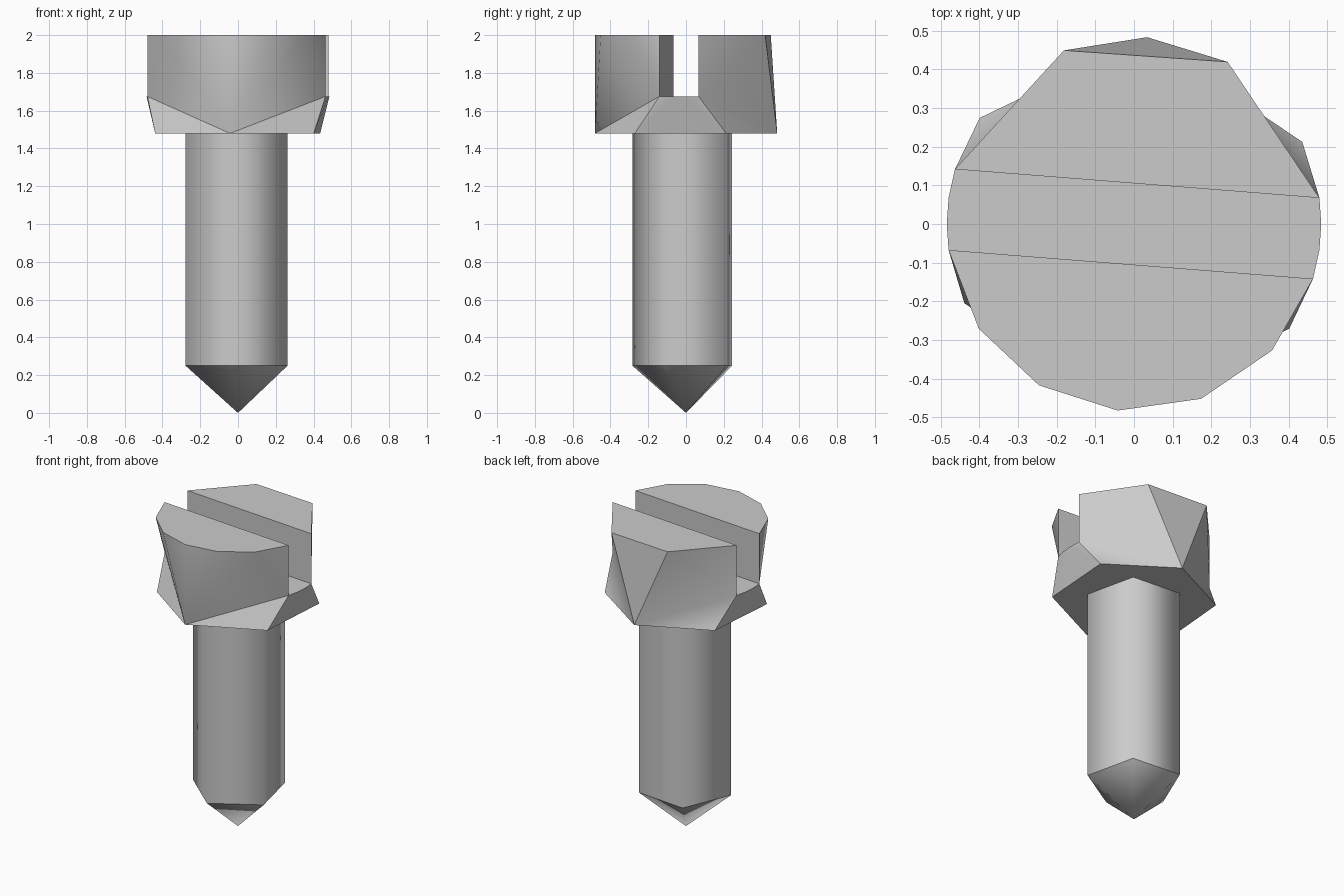
import bpy
from math import radians, cos, sin

if "Cube" in bpy.data.objects:
    bpy.data.objects.remove(bpy.data.objects["Cube"])

HEAD_R, SHAFT_R = 0.484, 0.285
Z_TIP, Z_HEAD, Z_SLOT, Z_TOP = 0.25, 1.48, 1.675, 2.0


def ring(r, z, degrees):
    return [(r * cos(radians(a)), r * sin(radians(a)), z) for a in degrees]


def make(name, verts, smooth_faces, flat_faces=()):
    mesh = bpy.data.meshes.new(name)
    mesh.from_pydata(verts, [], list(smooth_faces) + list(flat_faces))
    for i, poly in enumerate(mesh.polygons):
        poly.use_smooth = i < len(smooth_faces)
    mesh.update()
    obj = bpy.data.objects.new(name, mesh)
    bpy.context.collection.objects.link(obj)
    return obj


# Five-sided shaft
five = [49 + 72 * i for i in range(5)]
sides = [(i, (i + 1) % 5, (i + 1) % 5 + 5, i + 5) for i in range(5)]
make("shaft", ring(SHAFT_R, Z_TIP, five) + ring(SHAFT_R, Z_HEAD, five), sides)

# Pointed tip
make("tip", ring(SHAFT_R, Z_TIP, five) + [(0, 0, 0)],
     [((i + 1) % 5, i, 5) for i in range(5)])

# Slotted head: the rim steps down to the slot floor at each end
floor_right, floor_left = [343, 352, 360, 368], [163, 172, 180, 188]
back = [8, 60, 112, 163]
front = [188, 214, 239.5, 265, 291, 317.5, 343]
base = [26, 86, 145.5, 205, 265, 326]
rim = (ring(HEAD_R, Z_SLOT, floor_right) + ring(HEAD_R, Z_TOP, back)
       + ring(HEAD_R, Z_SLOT, floor_left) + ring(HEAD_R, Z_TOP, front))
n = len(rim)

# Upper corners beside the slot get their own triangle
corners = [4, 7, 12, 18]
skin = [(c - 1, (c + 1) % n, c) for c in corners]

# The remaining rim fans down to the base corners
walk = [i for i in range(n) if i not in corners]
fan = [5, 5, 0] + [1] * 3 + [2, 2, 3] + [4] * 6   # base corner per rim edge
for j, k in enumerate(fan):
    nxt, k_next = walk[(j + 1) % len(walk)], fan[(j + 1) % len(fan)]
    skin.append((n + k, nxt, walk[j]))
    if k != k_next:
        skin.append((n + k, n + k_next, nxt))

caps = [
    (4, 5, 6, 7),                           # top, back half
    tuple(range(12, 19)),                   # top, front half
    (0, 1, 2, 3, 8, 9, 10, 11),             # slot floor
    (3, 4, 7, 8),                           # slot back wall
    (11, 12, 18, 0),                        # slot front wall
    tuple(reversed(range(n, n + 6))),       # underside
]
head = make("slotted_head", rim + ring(HEAD_R, Z_HEAD, base), skin, caps)
head.data.set_sharp_from_angle(angle=radians(40))
